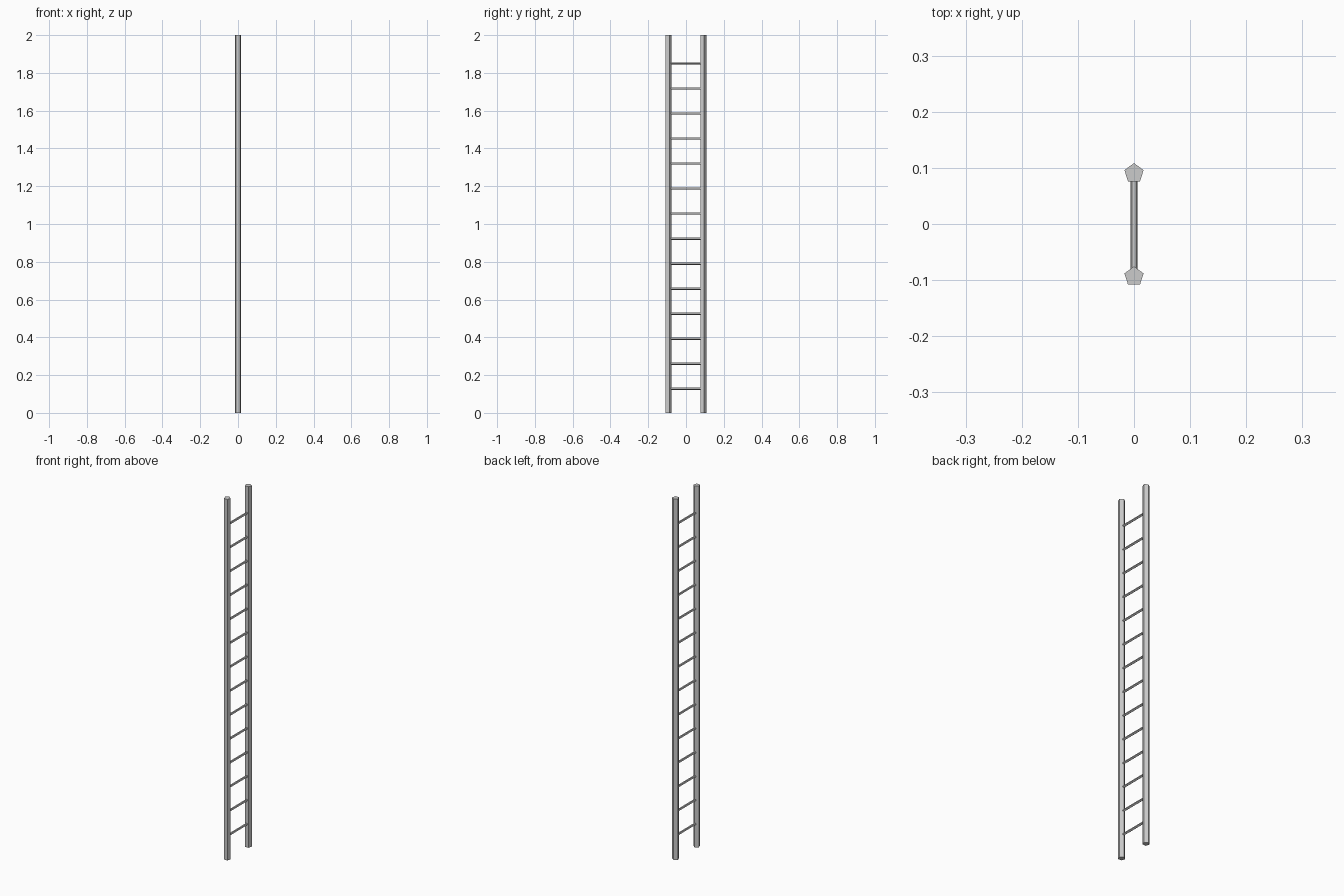
import bpy, bmesh
from math import radians, cos, sin
from mathutils import Vector

if "Cube" in bpy.data.objects:
    bpy.data.objects.remove(bpy.data.objects["Cube"])


def five_sided_bar(name, start, end, radius, u, v):
    """Pentagonal bar from start to end, its apex pointing along v."""
    start, end, u, v = map(Vector, (start, end, u, v))
    bm = bmesh.new()
    ring = []
    for i in range(5):
        a = radians(90 + 72 * i)
        ring.append(bm.verts.new(start + radius * (cos(a) * u + sin(a) * v)))
    base = bm.faces.new(ring)
    ext = bmesh.ops.extrude_face_region(bm, geom=[base], use_keep_orig=True)
    moved = [g for g in ext["geom"] if isinstance(g, bmesh.types.BMVert)]
    bmesh.ops.translate(bm, verts=moved, vec=end - start)
    bmesh.ops.recalc_face_normals(bm, faces=bm.faces)
    mesh = bpy.data.meshes.new(name)
    bm.to_mesh(mesh)
    bm.free()
    obj = bpy.data.objects.new(name, mesh)
    bpy.context.collection.objects.link(obj)
    return obj


# Upright rails
RAIL_Y = {"rail_back": 0.0905, "rail_front": -0.0937}
for name, y in RAIL_Y.items():
    five_sided_bar(name, (0, y, 0), (0, y, 2), 0.018, (1, 0, 0), (0, 1, 0))

# Rungs, evenly spaced and set into the rails
for i in range(14):
    z = 0.128 + i * 0.1325
    five_sided_bar(f"rung_{i + 1}", (0, RAIL_Y["rail_front"], z),
                   (0, RAIL_Y["rail_back"], z), 0.0065, (1, 0, 0), (0, 0, -1))
